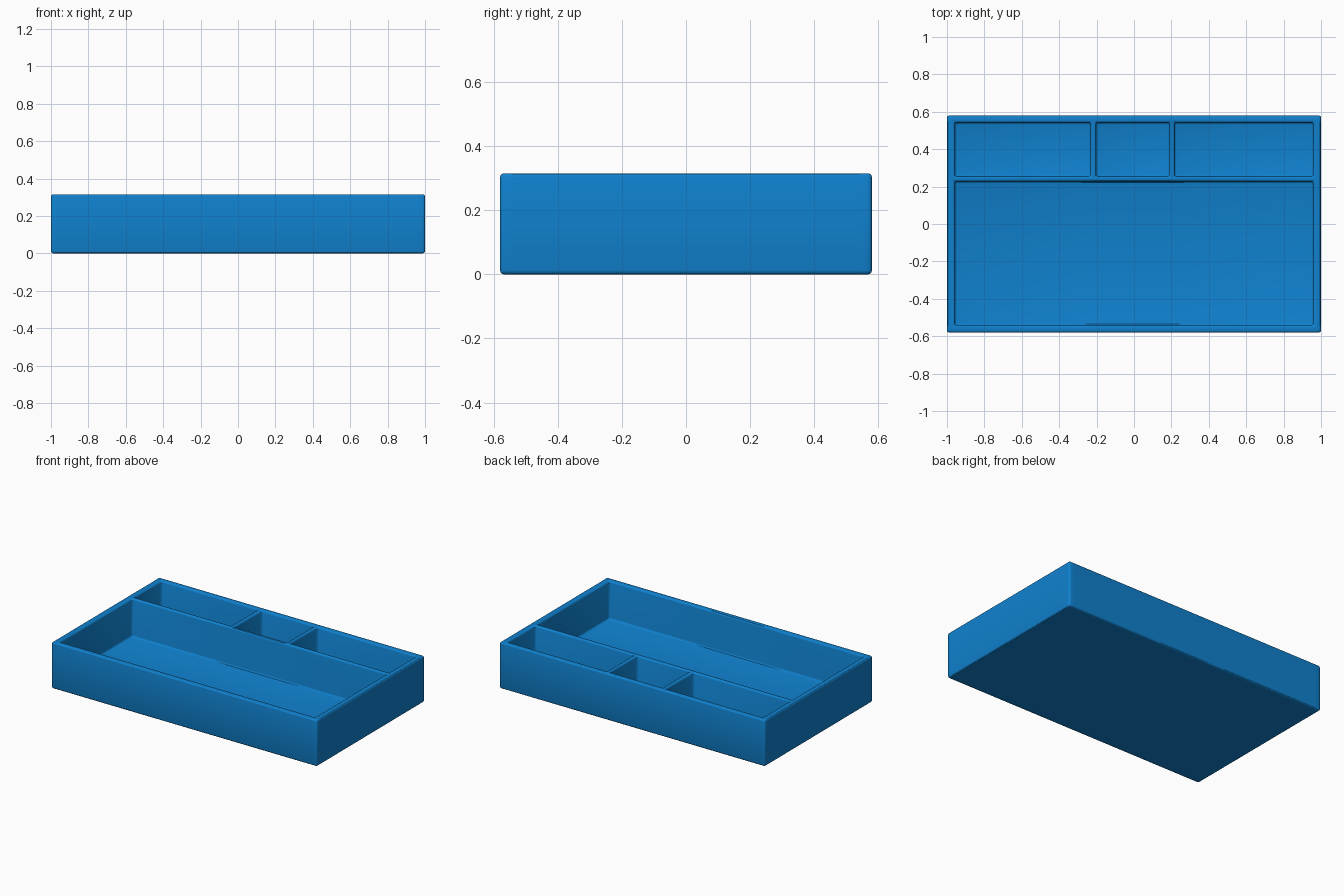
import bpy, bmesh

if "Cube" in bpy.data.objects:
    bpy.data.objects.remove(bpy.data.objects["Cube"])

TOP, FLOOR = 0.315, 0.055
# Grid lines: outer walls and divider edges
XS = [-1.0, -0.958, -0.232, -0.203, 0.190, 0.216, 0.958, 1.0]
YS = [-0.58, -0.541, 0.228, 0.255, 0.543, 0.58]


def height(i, j):
    """Top height of a grid cell: pocket floor, wall or divider."""
    front_pocket = j == 1 and 1 <= i <= 5
    back_pocket = j == 3 and i in (1, 3, 5)
    return FLOOR if front_pocket or back_pocket else TOP


bm = bmesh.new()


def quad(*pts):
    bm.faces.new([bm.verts.new(p) for p in pts])


def wall(a, b, z0, z1):
    # zero-height steps are skipped
    if z0 != z1:
        quad((*a, z0), (*b, z0), (*b, z1), (*a, z1))


nx, ny = len(XS) - 1, len(YS) - 1

# Rim, dividers and pocket floors, plus the underside
for i in range(nx):
    for j in range(ny):
        x0, x1, y0, y1 = XS[i], XS[i + 1], YS[j], YS[j + 1]
        z = height(i, j)
        quad((x0, y0, z), (x1, y0, z), (x1, y1, z), (x0, y1, z))
        quad((x0, y0, 0), (x0, y1, 0), (x1, y1, 0), (x1, y0, 0))


def level(i, j):
    return height(i, j) if 0 <= i < nx and 0 <= j < ny else 0

# Vertical faces wherever neighbouring heights differ
for i in range(nx + 1):
    for j in range(ny):
        wall((XS[i], YS[j]), (XS[i], YS[j + 1]), level(i - 1, j), level(i, j))
for i in range(nx):
    for j in range(ny + 1):
        wall((XS[i], YS[j]), (XS[i + 1], YS[j]), level(i, j), level(i, j - 1))

bmesh.ops.remove_doubles(bm, verts=bm.verts, dist=1e-5)
bmesh.ops.recalc_face_normals(bm, faces=bm.faces)
mesh = bpy.data.meshes.new("divided_tray")
bm.to_mesh(mesh)
bm.free()
tray = bpy.data.objects.new("divided_tray", mesh)
bpy.context.collection.objects.link(tray)

# Soft rounded edges
bevel = tray.modifiers.new("rounded_edges", "BEVEL")
bevel.width = 0.012
bevel.segments = 3
bevel.limit_method = "ANGLE"

# Blue plastic
blue = bpy.data.materials.new("blue_plastic")
blue.diffuse_color = (0.005, 0.22, 0.62, 1)
blue.use_nodes = True
blue.node_tree.nodes["Principled BSDF"].inputs["Base Color"].default_value = blue.diffuse_color
mesh.materials.append(blue)

bpy.context.view_layer.objects.active = tray
tray.select_set(True)
bpy.ops.object.modifier_apply(modifier="rounded_edges")
bpy.ops.object.shade_smooth_by_angle()
